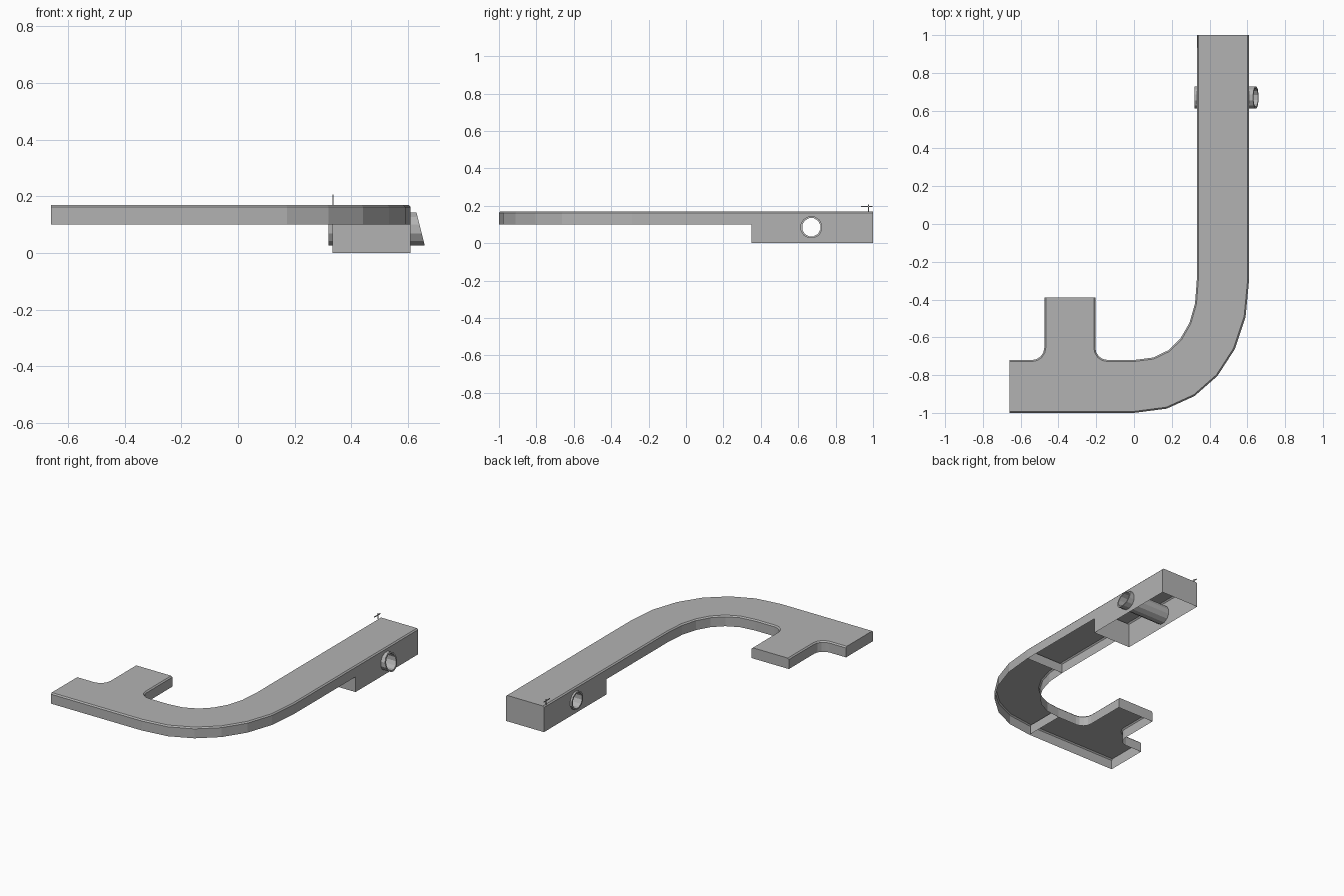
import bpy, bmesh
from math import sin, cos, pi, radians

if "Cube" in bpy.data.objects:
    bpy.data.objects.remove(bpy.data.objects["Cube"], do_unlink=True)

TOP, RIM, LOW = 0.17, 0.162, 0.1
XL, XR, BEND_Y, BOX_Y, END_Y = 0.333, 0.61, -0.29, 0.35, 1.0
HOLE_Y, HOLE_Z, SIDES = 0.67, 0.085, 12

grey = bpy.data.materials.new("mid grey")
grey.use_nodes = True
grey.diffuse_color = (0.45, 0.45, 0.45, 1)
grey.node_tree.nodes["Principled BSDF"].inputs["Base Color"].default_value = grey.diffuse_color


def finish(bm, name, normals=True):
    if normals:
        bmesh.ops.recalc_face_normals(bm, faces=bm.faces[:])
    mesh = bpy.data.meshes.new(name)
    bm.to_mesh(mesh)
    bm.free()
    mesh.materials.append(grey)
    obj = bpy.data.objects.new(name, mesh)
    bpy.context.collection.objects.link(obj)
    return obj


def face(bm, pts):
    return bm.faces.new([bm.verts.new(p) for p in pts])


def bend(rx, ry, power):
    """Quarter bend from the bottom run up to the long run."""
    return [(rx * sin(a) ** power, BEND_Y - ry * max(cos(a), 0) ** power)
            for a in (radians(15 * i) for i in range(7))]


def outline(d):
    """Plan outline, long sides drawn in by d."""
    r, arm = 0.065 + d, -0.72 - d
    sl, sr = -0.475 + d, -0.205 - d
    arc = [radians(22.5 * i) for i in range(5)]
    pts = [(-0.66, -1 + d)] + bend(XR - d, 0.71 - d, 0.93)
    pts += [(XR - d, BOX_Y), (XR - d, END_Y), (XL + d, END_Y), (XL + d, BOX_Y)]
    pts += bend(XL + d, 0.43 + d, 0.88)[::-1]
    # rounded inner corners on both sides of the stem
    pts += [(sr + r - r * sin(a), arm + r - r * cos(a)) for a in arc]
    pts += [(sr, -0.39), (sl, -0.39)]
    pts += [(sl - r + r * cos(a), arm + r - r * sin(a)) for a in arc]
    return pts + [(-0.66, arm)]


# Deck: flat top, narrow sloped rim and shallow side walls, open below
bm = bmesh.new()
edge, inner = outline(0), outline(0.008)
n = len(edge)
top = [bm.verts.new((x, y, TOP)) for x, y in inner]
rim = [bm.verts.new((x, y, RIM)) for x, y in edge]
low = [bm.verts.new((x, y, LOW)) for x, y in edge]
bm.faces.new(top)
for i in range(n):
    j = (i + 1) % n
    bm.faces.new((rim[i], rim[j], top[j], top[i]))
    if min(edge[i][1], edge[j][1]) < BOX_Y - 0.01:
        bm.faces.new((low[i], low[j], rim[j], rim[i]))
for v in [v for v in bm.verts if not v.link_faces]:
    bm.verts.remove(v)
finish(bm, "deck")

# Cross ribs under the deck at both ends of the bend
for name, a, b in (("bend_rib_long", (XL, BEND_Y), (XR, BEND_Y)),
                   ("bend_rib_short", (0, -0.72), (0, -0.99))):
    bm = bmesh.new()
    face(bm, [(*a, LOW), (*b, LOW), (*b, RIM), (*a, RIM)])
    finish(bm, name)


def ring(r):
    return [(HOLE_Y + r * cos(2 * pi * (i + 0.5) / SIDES),
             HOLE_Z + r * sin(2 * pi * (i + 0.5) / SIDES)) for i in range(SIDES)]


# Deep box: pierced side walls, plain end walls, open below
for name, x, nx in (("box_left_wall", XR, 1), ("box_right_wall", XL, -1)):
    bm = bmesh.new()
    edges = []
    for loop in ([(BOX_Y, 0), (END_Y, 0), (END_Y, RIM), (BOX_Y, RIM)], ring(0.06)):
        vs = [bm.verts.new((x, y, z)) for y, z in loop]
        edges += [bm.edges.new((vs[i - 1], vs[i])) for i in range(len(vs))]
    bmesh.ops.triangle_fill(bm, edges=edges, use_beauty=True, use_dissolve=False)
    bm.normal_update()
    for f in bm.faces:
        if f.normal.x * nx < 0:
            f.normal_flip()
    flat = [e for e in bm.edges if len(e.link_faces) == 2]
    bmesh.ops.dissolve_limit(bm, angle_limit=0.01, verts=[], edges=flat)
    finish(bm, name, False)
for name, y in (("box_front_wall", BOX_Y), ("box_back_wall", END_Y)):
    bm = bmesh.new()
    pts = [(XL, y, 0), (XR, y, 0), (XR, y, RIM), (XL, y, RIM)]
    face(bm, pts if y == BOX_Y else pts[::-1])
    finish(bm, name, False)

# Through tube with a slanted mouth on the left side
bm = bmesh.new()
loops = []
for r, left in ((0.06, False), (0.06, True), (0.05, True), (0.05, False)):
    loops.append([bm.verts.new((0.645 - 0.25 * (z - HOLE_Z) if left else 0.32, y, z))
                  for y, z in ring(r)])
for k in range(4):
    a, b = loops[k], loops[(k + 1) % 4]
    for i in range(SIDES):
        j = (i + 1) % SIDES
        bm.faces.new((a[i], a[j], b[j], b[i]))
finish(bm, "through_tube")

# Small upright cross marker on the back corner
for name, y0, y1, z0, z1 in (("marker_post", 0.972, 0.978, TOP, 0.206),
                             ("marker_bar", 0.935, 0.998, 0.193, 0.198)):
    bm = bmesh.new()
    bmesh.ops.create_cube(bm, size=1)
    for v in bm.verts:
        v.co = (XL + 0.003 + 0.004 * v.co.x,
                (y0 + y1) / 2 + (y1 - y0) * v.co.y,
                (z0 + z1) / 2 + (z1 - z0) * v.co.z)
    finish(bm, name)
